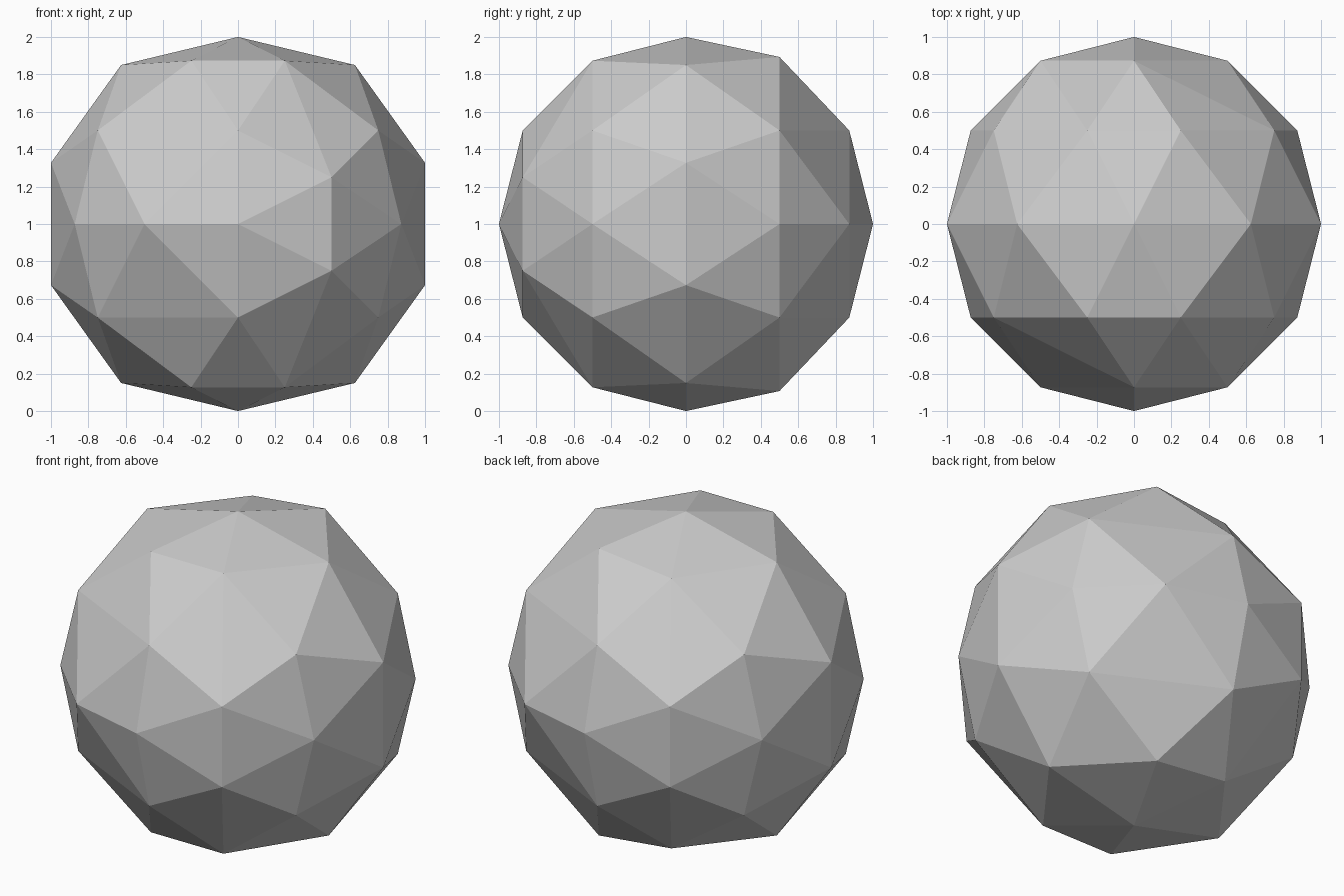
import bpy
import bmesh

cube = bpy.data.objects.get("Cube")
if cube:
    bpy.data.objects.remove(cube, do_unlink=True)


def nearest(value, levels):
    """Snap a signed value to the closest allowed size."""
    size = min(levels, key=lambda level: abs(level - abs(value)))
    return size if value >= 0 else -size


# Plain grey stone
grey = bpy.data.materials.new("stone_grey")
grey.use_nodes = True
colour = (0.6, 0.6, 0.6, 1)
grey.diffuse_color = colour
grey.node_tree.nodes["Principled BSDF"].inputs["Base Color"].default_value = colour

# Faceted ball with its poles on the front-back axis
bm = bmesh.new()
bmesh.ops.create_icosphere(bm, subdivisions=2, radius=1)
for v in bm.verts:
    x, y, z = v.co.x, v.co.z, -v.co.y
    if abs(y) < 0.1:
        # Middle ring
        x = nearest(x, (0, 0.625, 1))
        y = 0
        z = nearest(z, (0.327, 0.85, 1))
    elif abs(y) < 0.7:
        # Wide rings; the back one is a little uneven at top and bottom
        x = nearest(x, (0.25, 0.75, 0.873))
        y = nearest(y, (0.5,))
        z = nearest(z, (0, 0.5, 0.873))
        if y > 0 and abs(z) > 0.8:
            z = nearest(z, (0.893 if x > 0 else 0.84,))
    elif abs(y) < 0.95:
        # Small rings
        x = nearest(x, (0, 0.5))
        y = nearest(y, (0.873,))
        z = nearest(z, (0, 0.25, 0.5))
    v.co = (x, y, z + 1)
bmesh.ops.recalc_face_normals(bm, faces=bm.faces)

mesh = bpy.data.meshes.new("faceted_ball")
bm.to_mesh(mesh)
bm.free()
mesh.materials.append(grey)
ball = bpy.data.objects.new("faceted_ball", mesh)
bpy.context.collection.objects.link(ball)
